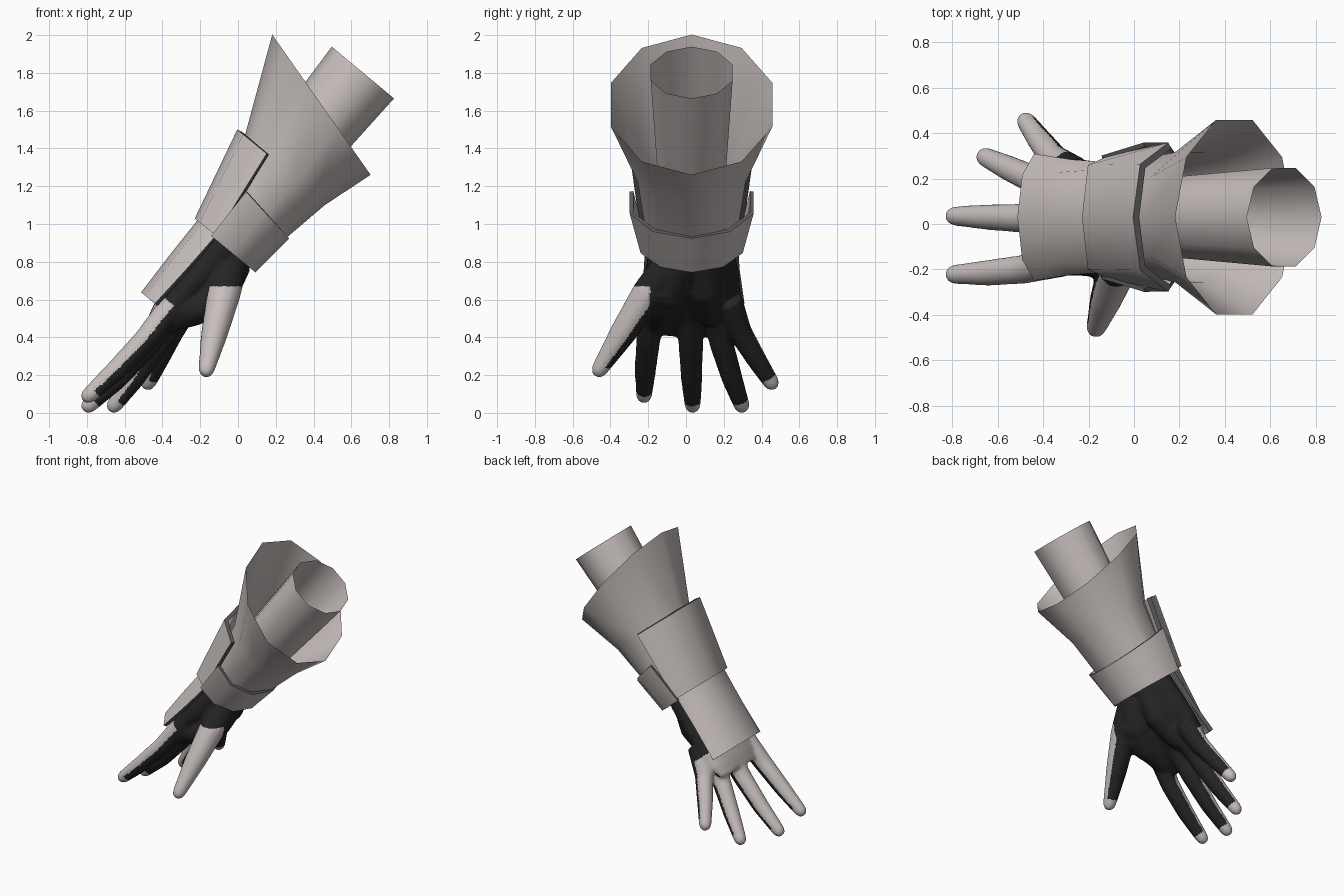
import bpy, bmesh, math
from mathutils import Vector

if "Cube" in bpy.data.objects:
    bpy.data.objects.remove(bpy.data.objects["Cube"])

Y0 = 0.03  # sideways centre of the arm


def material(name, rgb):
    m = bpy.data.materials.new(name)
    m.diffuse_color = (*rgb, 1)
    m.use_nodes = True
    m.node_tree.nodes["Principled BSDF"].inputs["Base Color"].default_value = m.diffuse_color
    return m


LIGHT = material("warm_grey", (0.57, 0.52, 0.505))
DARK = material("black_fabric", (0.018, 0.018, 0.018))
EDGE = material("edge_grey", (0.10, 0.095, 0.095))


# Arm frame: s runs along the arm, t points to the palm side, y is sideways
def arm(s, t, y):
    return Vector((0.64 * s + 0.77 * t, Y0 + y, 1 + 0.77 * s - 0.64 * t))


def ring(s, ct, rt, ry, ds=0.0, first=0, last=324, step=36):
    pts = []
    for a in range(first, last + 1, step):
        c, n = math.cos(math.radians(a)), math.sin(math.radians(a))
        pts.append(arm(s + ds * c, ct - rt * c, ry * n))
    return pts


def loft(bm, rings, closed=True, caps=False):
    rows = [[bm.verts.new(p) for p in r] for r in rings]
    n = len(rows[0])
    for a, b in zip(rows, rows[1:]):
        for i in range(n if closed else n - 1):
            j = (i + 1) % n
            bm.faces.new((a[i], a[j], b[j], b[i]))
    if caps:
        bm.faces.new(rows[0][::-1])
        bm.faces.new(rows[-1])


def make(name, bm, mats):
    bmesh.ops.recalc_face_normals(bm, faces=bm.faces)
    me = bpy.data.meshes.new(name)
    bm.to_mesh(me)
    bm.free()
    ob = bpy.data.objects.new(name, me)
    bpy.context.collection.objects.link(ob)
    for m in mats:
        me.materials.append(m)
    return ob


def finish(ob, angle=42):
    bpy.ops.object.select_all(action='DESELECT')
    ob.select_set(True)
    bpy.context.view_layer.objects.active = ob
    bpy.ops.object.convert(target='MESH')
    bpy.ops.object.shade_smooth_by_angle(angle=math.radians(angle))


def shell(name, rings, closed=True, thick=0.0):
    bm = bmesh.new()
    loft(bm, rings, closed)
    ob = make(name, bm, [LIGHT, EDGE])
    if thick:
        mod = ob.modifiers.new("thickness", 'SOLIDIFY')
        mod.thickness = thick
        mod.offset = 0
        mod.material_offset_rim = 1
    finish(ob, 68 if thick else 42)


# Forearm tube, flared cuff and wrist band
shell("forearm", [ring(-0.1, 0.0, 0.15, 0.18), ring(0.4, 0.0, 0.185, 0.19),
                  ring(1.038, -0.004, 0.214, 0.228)])
shell("flared_cuff", [ring(-0.03, 0.015, 0.205, 0.25), ring(0.37, 0.012, 0.277, 0.30),
                      ring(0.767, -0.064, 0.437, 0.45, ds=0.119)])
shell("wrist_band", [ring(-0.137, 0, 0.225, 0.275, first=72, last=288),
                     ring(0.15, 0, 0.247, 0.335, ds=0.035, first=72, last=288)],
      closed=False, thick=0.02)


# Plates over the back of the wrist and hand
def plate_row(s, side, shoulder, mid):
    (ys, ts), (yh, th) = side, shoulder
    return [arm(s, ts, -ys), arm(s, th, -yh), arm(s, mid, 0), arm(s, th, yh), arm(s, ts, ys)]


shell("wrist_plate", [plate_row(-0.12, (0.255, -0.045), (0.22, -0.15), -0.18),
                      plate_row(0.385, (0.315, -0.115), (0.225, -0.27), -0.308)],
      closed=False, thick=0.03)
shell("hand_plate", [plate_row(-0.605, (0.27, -0.06), (0.18, -0.125), -0.15),
                     plate_row(-0.36, (0.243, -0.05), (0.19, -0.135), -0.16),
                     plate_row(-0.11, (0.23, -0.045), (0.2, -0.14), -0.165)],
      closed=False, thick=0.026)


# Hand: palm, fingers and thumb fused into one smooth skin
def tube(bm, pts, radii):
    pts = [Vector(p) for p in pts]
    end = (pts[-1] - pts[-2]).normalized()
    r = radii[-1]
    pts += [pts[-1] + end * r * 0.6, pts[-1] + end * r * 0.95]
    radii = list(radii) + [r * 0.8, r * 0.35]
    rings = []
    for i, p in enumerate(pts):
        d = (pts[min(i + 1, len(pts) - 1)] - pts[max(i - 1, 0)]).normalized()
        u = d.cross(Vector((0, 1, 0))).normalized()
        v = d.cross(u)
        rings.append([p + (u * math.cos(k * math.pi / 6) + v * math.sin(k * math.pi / 6)) * radii[i]
                      for k in range(12)])
    loft(bm, rings, caps=True)


digits = [
    ([(-0.32, -0.16, 0.60), (-0.49, -0.20, 0.385), (-0.64, -0.215, 0.23), (-0.79, -0.222, 0.092)],
     (0.075, 0.065, 0.058, 0.044)),
    ([(-0.32, 0.02, 0.58), (-0.48, 0.025, 0.36), (-0.64, 0.03, 0.180), (-0.79, 0.035, 0.040)],
     (0.075, 0.066, 0.058, 0.044)),
    ([(-0.30, 0.15, 0.58), (-0.43, 0.19, 0.36), (-0.55, 0.245, 0.18), (-0.655, 0.295, 0.040)],
     (0.075, 0.065, 0.057, 0.044)),
    ([(-0.26, 0.22, 0.60), (-0.35, 0.285, 0.43), (-0.42, 0.375, 0.28), (-0.475, 0.452, 0.16)],
     (0.08, 0.065, 0.055, 0.044)),
    ([(-0.04, -0.07, 0.80), (-0.075, -0.20, 0.63), (-0.125, -0.335, 0.42), (-0.167, -0.458, 0.23)],
     (0.095, 0.09, 0.072, 0.045)),
]
bm = bmesh.new()
loft(bm, [ring(s, ct, rt, ry, last=342, step=18) for s, ct, rt, ry in (
    (-0.02, 0, 0.15, 0.19), (-0.15, 0.01, 0.14, 0.225), (-0.35, 0.015, 0.125, 0.255),
    (-0.55, 0.01, 0.095, 0.265), (-0.66, 0.01, 0.068, 0.25), (-0.74, 0.01, 0.04, 0.215))], caps=True)
for pts, radii in digits:
    tube(bm, pts, radii)
# Ball of the thumb and the web towards the first finger
tube(bm, [(0.0, -0.02, 0.80), (-0.10, -0.10, 0.64), (-0.24, -0.13, 0.54), (-0.38, -0.15, 0.49)],
     (0.08, 0.105, 0.085, 0.07))
tube(bm, [(-0.06, -0.13, 0.68), (-0.14, -0.15, 0.585), (-0.24, -0.15, 0.545), (-0.34, -0.16, 0.54)],
     (0.10, 0.09, 0.08, 0.07))
tube(bm, [(-0.03, 0.08, 0.84), (-0.14, 0.10, 0.66), (-0.28, 0.12, 0.53)], (0.08, 0.10, 0.075))
hand = make("hand", bm, [LIGHT, DARK])
mod = hand.modifiers.new("fuse", 'REMESH')
mod.mode = 'VOXEL'
mod.voxel_size = 0.009
mod = hand.modifiers.new("soften", 'SMOOTH')
mod.factor = 0.5
mod.iterations = 22
finish(hand, 80)

# Light backs of the fingers, fingertips and outer thumb; dark glove elsewhere
tips = [Vector(p[-1]) for p, r in digits]
back = Vector((-0.77, 0, 0.64))
outer = Vector((0.35, -0.85, 0.35))
me = hand.data
if len(me.materials) < 2:
    me.materials.clear()
    me.materials.append(LIGHT)
    me.materials.append(DARK)
for f in me.polygons:
    c, n = f.center, f.normal
    s = 0.64 * c.x + 0.77 * (c.z - 1)
    thumb = c.x > -0.15 - 0.2 * (0.67 - c.z) and c.y < -0.19 and c.z < 0.67
    if thumb:
        light = n.dot(outer) > -0.05
    else:
        light = s < -0.55 and n.dot(back) > -0.05
    light = light or min((c - t).length for t in tips) < 0.058
    f.material_index = 0 if light else 1
